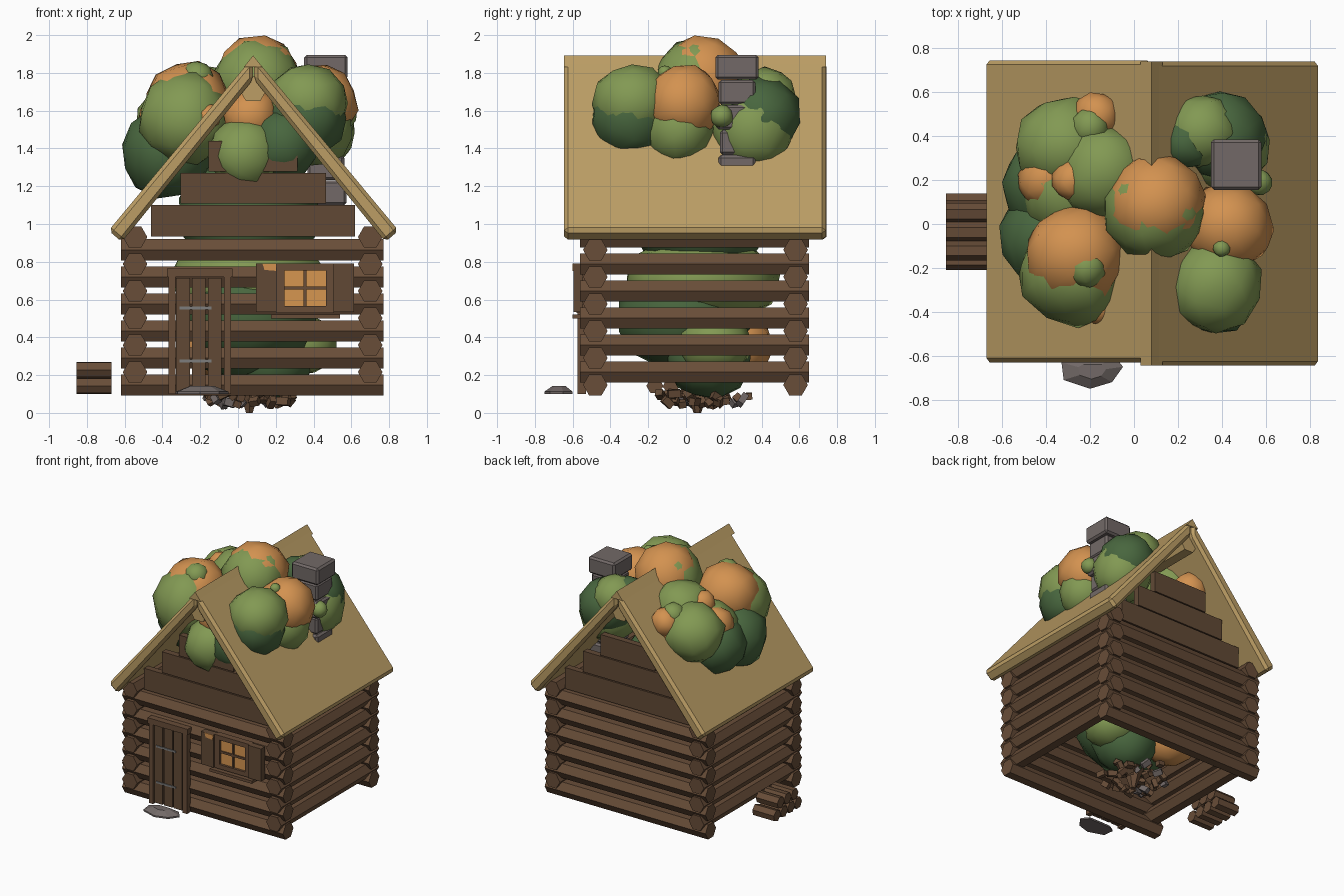
import bpy, bmesh, math, random
from mathutils import Vector, Matrix

if "Cube" in bpy.data.objects:
    bpy.data.objects.remove(bpy.data.objects["Cube"])

random.seed(4)


def material(name, r, g, b):
    m = bpy.data.materials.new(name)
    m.diffuse_color = [((c / 255 + 0.055) / 1.055) ** 2.4 for c in (r, g, b)] + [1]
    m.use_nodes = True
    m.node_tree.nodes["Principled BSDF"].inputs["Base Color"].default_value = m.diffuse_color
    return m


LOG = material("log brown", 104, 77, 56)
BOARD = material("board brown", 97, 73, 53)
TAN = material("roof tan", 188, 158, 101)
STONE = material("stone grey", 114, 105, 103)
IRON = material("iron grey", 125, 125, 125)
GREEN = material("leaf green", 130, 153, 83)
DARK = material("leaf dark green", 72, 102, 62)
ORANGE = material("leaf orange", 211, 146, 80)
AMBER = material("window amber", 214, 150, 80)


def finish(name, bm, mat, bevel=0, smooth=False):
    bmesh.ops.recalc_face_normals(bm, faces=bm.faces)
    me = bpy.data.meshes.new(name)
    bm.to_mesh(me)
    bm.free()
    me.materials.append(mat)
    for p in me.polygons:
        p.use_smooth = smooth
    ob = bpy.data.objects.new(name, me)
    bpy.context.collection.objects.link(ob)
    if bevel:
        mod = ob.modifiers.new("bevel", 'BEVEL')
        mod.width, mod.segments = bevel, 1
    return ob


def prism(name, pts, axis, a, b, mat, bevel=0):
    """Extrude a 2D outline along an axis from a to b."""
    place = {'x': lambda u, v, t: (t, u, v),
             'y': lambda u, v, t: (u, t, v),
             'z': lambda u, v, t: (u, v, t)}[axis]
    bm = bmesh.new()
    lo = [bm.verts.new(place(u, v, a)) for u, v in pts]
    hi = [bm.verts.new(place(u, v, b)) for u, v in pts]
    bm.faces.new(lo)
    bm.faces.new(hi)
    n = len(pts)
    for i in range(n):
        bm.faces.new((lo[i], lo[(i + 1) % n], hi[(i + 1) % n], hi[i]))
    return finish(name, bm, mat, bevel)


def box(name, x0, x1, y0, y1, z0, z1, mat, bevel=0):
    return prism(name, [(x0, z0), (x1, z0), (x1, z1), (x0, z1)], 'y', y0, y1, mat, bevel)


def log(name, axis, u, v, r, a, b, mat=LOG, turn=0):
    pts = [(u + r * math.cos(math.pi / 3 * k + turn), v + r * math.sin(math.pi / 3 * k + turn))
           for k in range(6)]
    return prism(name, pts, axis, a, b, mat)


def blob(name, c, r, mat, squash=1.0):
    """Rounded low-poly clump of leaves."""
    bm = bmesh.new()
    bmesh.ops.create_icosphere(bm, subdivisions=2, radius=1)
    spin = Matrix.Rotation(random.uniform(0, 6), 3, Vector((1, random.random(), random.random())))
    for v in bm.verts:
        p = (spin @ v.co) * r * random.uniform(0.95, 1.05)
        v.co = Vector((p.x, p.y, p.z * squash)) + Vector(c)
    return finish(name, bm, mat, smooth=True)


# Log walls, interlocked at the corners
for i in range(6):
    z = 0.148 + 0.143 * i
    for side, y in (("front", -0.48), ("back", 0.58)):
        log(f"{side}_wall_log", 'x', y, z, 0.065, -0.62, 0.77)
    for side, x in (("left", -0.545), ("right", 0.70)):
        log(f"{side}_wall_log", 'y', x, z + 0.068, 0.065, -0.56, 0.65)

# Stepped gable boards
for side, y in (("front", -0.48), ("back", 0.58)):
    for x0, x1, z0, z1 in ((-0.46, 0.62, 0.935, 1.1), (-0.305, 0.465, 1.108, 1.27), (-0.155, 0.315, 1.278, 1.44)):
        box(f"{side}_gable_board", x0, x1, y - 0.025, y + 0.025, z0, z1, BOARD)

# Roof slabs mirrored about the ridge, and the ridge pole
slab = [(0.08, 1.885), (-0.685, 0.965), (-0.615, 0.905), (0.08, 1.765)]
prism("left_roof_slab", slab, 'y', -0.63, 0.745, TAN, 0.02)
prism("right_roof_slab", [(0.165 - x, z) for x, z in slab], 'y', -0.645, 0.74, TAN, 0.02)
prism("ridge_cap", [(0.03, 1.83), (0.08, 1.893), (0.13, 1.83)], 'y', -0.645, 0.74, TAN)
log("ridge_pole", 'y', 0.08, 1.715, 0.075, -0.6, 0.7, TAN)

# Chimney of stacked stones
for i in range(6):
    g = (0, 0.012, 0.02)[i % 3] if i < 5 else -0.005
    z = 1.1 + 0.133 * i
    box("chimney_stone", 0.355 + g, 0.575 - g, 0.16 + g, 0.38 - g, z, z + 0.131, STONE, 0.014)

# Door: planks, frame, iron straps
for i in range(3):
    box("door_plank", -0.328 + 0.084 * i, -0.255 + 0.084 * i, -0.565, -0.54, 0.11, 0.715, BOARD)
for x in (-0.368, -0.075):
    box("door_post", x, x + 0.037, -0.575, -0.53, 0.1, 0.72, LOG)
box("door_lintel", -0.375, -0.03, -0.58, -0.53, 0.72, 0.765, LOG)
for z in (0.275, 0.555):
    box("door_strap", -0.31, -0.14, -0.571, -0.563, z - 0.007, z + 0.007, IRON)

# Window: glass, frame, cross bars, shutters, sill
box("window_glass", 0.24, 0.47, -0.562, -0.55, 0.56, 0.76, AMBER)
for x0, x1, z0, z1 in ((0.205, 0.245, 0.53, 0.79), (0.465, 0.505, 0.53, 0.79),
                       (0.245, 0.465, 0.53, 0.565), (0.245, 0.465, 0.755, 0.79)):
    box("window_frame", x0, x1, -0.58, -0.53, z0, z1, LOG)
box("window_bar_upright", 0.347, 0.363, -0.572, -0.555, 0.56, 0.76, LOG)
box("window_bar_cross", 0.245, 0.465, -0.572, -0.555, 0.652, 0.668, LOG)
for x in (0.095, 0.505):
    box("shutter", x, x + 0.11, -0.595, -0.545, 0.535, 0.79, BOARD)
patch = [(0.13, 0.79), (0.14, 0.757), (0.2, 0.752), (0.205, 0.79)]
prism("shutter_patch", patch, 'y', -0.6, -0.594, ORANGE)
box("window_sill", 0.175, 0.54, -0.6, -0.53, 0.50, 0.522, LOG)

# Doorstep stone, tapering to a small top
step = [(-0.33, -0.63), (-0.32, -0.71), (-0.2, -0.75), (-0.1, -0.72), (-0.05, -0.65), (-0.09, -0.6), (-0.28, -0.6)]
bm = bmesh.new()
rings = [[bm.verts.new((-0.19 + (x + 0.19) * s, -0.67 + (y + 0.67) * s, z)) for x, y in step]
         for s, z in ((1, 0.1), (1, 0.112), (0.45, 0.143))]
for a, b in zip(rings, rings[1:]):
    for i in range(7):
        bm.faces.new((a[i], a[(i + 1) % 7], b[(i + 1) % 7], b[i]))
bm.faces.new(rings[0])
bm.faces.new(rings[-1])
finish("doorstep", bm, STONE)

# Firewood stack
for row, count in enumerate((4, 3)):
    for i in range(count):
        log("firewood", 'x', -0.165 + 0.043 * row + 0.087 * i, 0.143 + 0.085 * row, 0.045,
            -0.855, -0.67, LOG, 0.1 * i)

# Foliage above the roof
CROWN = [
    ((0.10, 0.06, 1.755), 0.235, GREEN), ((0.10, 0.09, 1.762), 0.235, ORANGE),
    ((-0.27, -0.14, 1.63), 0.235, ORANGE), ((-0.28, -0.22, 1.56), 0.25, GREEN),
    ((-0.22, -0.20, 1.775), 0.09, GREEN), ((-0.16, -0.39, 1.57), 0.07, ORANGE),
    ((-0.38, -0.06, 1.37), 0.24, DARK), ((-0.32, 0.36, 1.53), 0.225, GREEN),
    ((-0.30, 0.16, 1.48), 0.23, GREEN), ((-0.14, 0.24, 1.62), 0.22, GREEN),
    ((-0.28, 0.20, 1.69), 0.095, ORANGE), ((-0.17, 0.49, 1.62), 0.11, ORANGE),
    ((-0.20, 0.44, 1.67), 0.09, GREEN), ((-0.40, 0.20, 1.56), 0.13, ORANGE),
    ((-0.36, 0.16, 1.39), 0.24, DARK),
    ((0.40, 0.40, 1.57), 0.21, DARK), ((0.41, 0.36, 1.50), 0.22, GREEN),
    ((0.31, 0.42, 1.66), 0.17, GREEN), ((0.24, 0.37, 1.70), 0.12, DARK),
    ((0.43, -0.01, 1.64), 0.205, ORANGE), ((0.42, -0.04, 1.50), 0.19, GREEN),
    ((0.37, -0.28, 1.64), 0.215, GREEN), ((0.36, -0.29, 1.56), 0.215, DARK),
    ((0.40, -0.11, 1.80), 0.04, GREEN), ((0.57, 0.19, 1.57), 0.06, GREEN),
    ((0.04, -0.37, 1.37), 0.20, GREEN), ((0.07, -0.32, 1.57), 0.15, ORANGE),
    ((0.24, -0.35, 1.42), 0.19, DARK), ((-0.12, 0.48, 1.5), 0.13, ORANGE),
]
for c, r, m in CROWN:
    blob("foliage_clump", c, r, m)

# Foliage seen between and below the logs
for c, r, m, s in (((0.06, 0.08, 0.70), 0.42, GREEN, 0.6), ((0.07, -0.02, 0.52), 0.36, DARK, 0.8),
                   ((0.18, 0.12, 0.28), 0.23, DARK, 0.9), ((0.33, 0.15, 0.36), 0.2, GREEN, 0.8),
                   ((-0.10, 0.26, 0.36), 0.2, ORANGE, 0.9), ((-0.02, 0.0, 0.36), 0.22, DARK, 0.8),
                   ((0.06, 0.08, 1.05), 0.38, DARK, 0.9)):
    blob("inner_foliage", c, r, m, s)

# Broken roots and chips at the base
for i in range(45):
    a, d = random.uniform(0, math.tau), math.sqrt(random.random())
    z = random.uniform(0.03, 0.08) + 0.03 * d
    bm = bmesh.new()
    bmesh.ops.create_cube(bm, size=1)
    mx = (Matrix.Translation((0.06 + 0.25 * d * math.cos(a), 0.08 + 0.26 * d * math.sin(a), z))
          @ Matrix.Rotation(random.uniform(0, 6), 4, Vector((random.random(), 1, random.random())))
          @ Matrix.Diagonal((random.uniform(0.04, 0.075), 0.04, 0.035, 1)))
    bmesh.ops.transform(bm, matrix=mx, verts=bm.verts)
    finish("root_chip", bm, (LOG, BOARD, STONE, LOG, LOG)[i % 5])
bm = bmesh.new()
bmesh.ops.create_cone(bm, segments=6, radius1=0.02, radius2=0.09, depth=0.2, cap_ends=True,
                      matrix=Matrix.Translation((0.06, 0.06, 0.1)))
finish("root_tip", bm, LOG)
